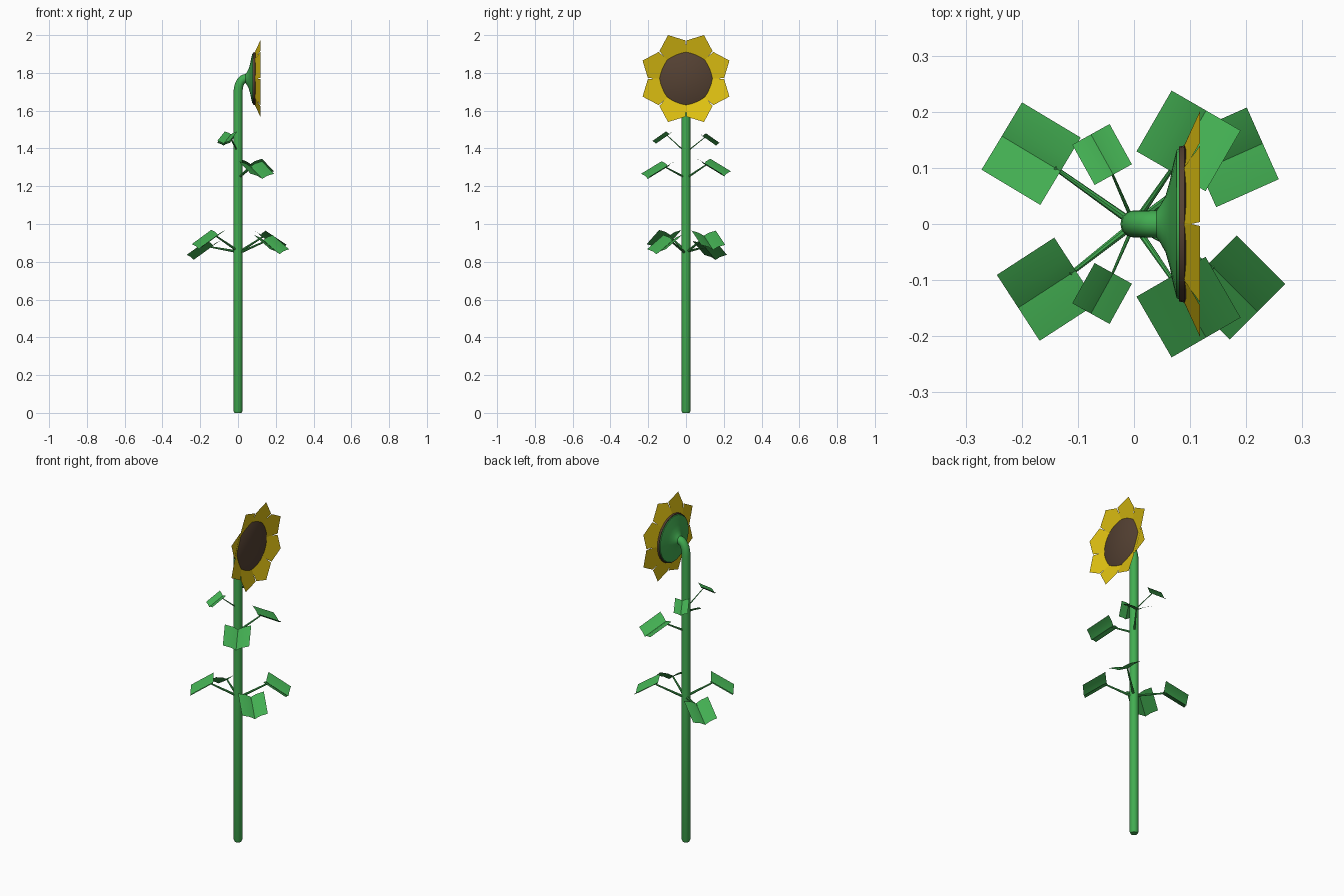
import bpy, bmesh
from math import sin, cos, pi, radians
from mathutils import Vector

cube = bpy.data.objects.get("Cube")
if cube:
    bpy.data.objects.remove(cube, do_unlink=True)


def material(name, rgb):
    mat = bpy.data.materials.new(name)
    mat.use_nodes = True
    mat.diffuse_color = (*rgb, 1)
    mat.node_tree.nodes["Principled BSDF"].inputs["Base Color"].default_value = (*rgb, 1)
    return mat


GREEN = material("leaf green", (0.055, 0.42, 0.083))
YELLOW = material("petal yellow", (0.75, 0.54, 0.006))
BROWN = material("seed brown", (0.09, 0.053, 0.033))
HEAD_Z = 1.77


def finish(name, bm, mat, normals=True):
    if normals:
        bmesh.ops.recalc_face_normals(bm, faces=bm.faces)
    mesh = bpy.data.meshes.new(name)
    bm.to_mesh(mesh)
    bm.free()
    mesh.materials.append(mat)
    obj = bpy.data.objects.new(name, mesh)
    bpy.context.collection.objects.link(obj)
    bpy.ops.object.select_all(action="DESELECT")
    obj.select_set(True)
    bpy.context.view_layer.objects.active = obj
    bpy.ops.object.shade_smooth_by_angle(angle=radians(40))
    return obj


def tube(name, rings, mat, sides):
    """Loft circles given as (centre, direction, radius)."""
    bm = bmesh.new()
    loops = []
    for centre, direction, radius in rings:
        d = Vector(direction).normalized()
        ref = Vector((0, 1, 0)) if abs(d.y) < 0.9 else Vector((1, 0, 0))
        u = (ref - d * ref.dot(d)).normalized()
        v = d.cross(u)
        loops.append([bm.verts.new(Vector(centre) + radius * (u * cos(a) + v * sin(a)))
                      for a in (2 * pi * i / sides for i in range(sides))])
    for low, high in zip(loops, loops[1:]):
        for i in range(sides):
            j = (i + 1) % sides
            bm.faces.new((low[i], low[j], high[j], high[i]))
    bm.faces.new(loops[0])
    bm.faces.new(loops[-1])
    return finish(name, bm, mat)


# Stem: straight shaft, a bend towards +x, then a trumpet behind the flower
rings = [((0, 0, z), (0, 0, 1), r) for z, r in ((0, 0.019), (0.012, 0.024), (0.85, 0.024))]
BEND = 0.06
for k in range(7):
    a = k * pi / 12
    rings.append(((0.04 * (1 - cos(a)), 0, HEAD_Z - 0.075 + 0.075 * sin(a)),
                  (sin(a), 0, cos(a)), 0.024))
for x, r in ((0.047, 0.034), (0.056, 0.05), (0.064, 0.078),
             (0.07, 0.108), (0.076, 0.132), (0.086, 0.137)):
    rings.append(((x, 0, HEAD_Z), (1, 0, 0), r))
tube("stem", rings, GREEN, 24)

# Seed disc
tube("seed_disc", [((x, 0, HEAD_Z), (1, 0, 0), r)
                   for x, r in ((0.08, 0.138), (0.09, 0.14), (0.094, 0.134))], BROWN, 32)

# Petals: eight pointed plates leaning forward
bm = bmesh.new()
outline = ((0.115, -0.052, 0.083), (0.188, -0.074, 0.118), (0.249, 0, 0.118),
           (0.188, 0.074, 0.118), (0.115, 0.052, 0.083))
for k in range(8):
    a = (k + 0.5) * pi / 4
    bm.faces.new([bm.verts.new((x, r * cos(a) - w * sin(a), HEAD_Z + r * sin(a) + w * cos(a)))
                  for r, w, x in outline])
finish("petals", bm, YELLOW, normals=False)


def leaf(name, base, heading, length, width, drop, root_z, stalk):
    """Drooping rectangular leaf with a valley fold, and its stalk."""
    a = radians(heading)
    out, side = Vector((cos(a), sin(a), 0)), Vector((-sin(a), cos(a), 0))
    base = Vector(base)
    bm = bmesh.new()
    rows = []
    for t in (0, 1):
        rows.append([bm.verts.new(base + out * length * t + side * width / 2 * s
                                  + Vector((0, 0, width * h - drop * t)))
                     for s, h in ((-1, 0.19), (-0.4, 0.11), (0, 0), (0.4, 0.11), (1, 0.19))])
    for i in range(4):
        bm.faces.new((rows[0][i], rows[1][i], rows[1][i + 1], rows[0][i + 1]))
    finish(name, bm, GREEN, normals=False)
    flat = Vector((base.x, base.y, 0)).normalized()
    root = flat * 0.015 + Vector((0, 0, root_z))
    tip = base + out * 0.012 - Vector((0, 0, drop * 0.012 / length))
    tube(name + "_stalk", [(root, tip - root, stalk), (tip, tip - root, stalk * 0.6)], GREEN, 8)


# Lower whorl of four leaves
for name, base, heading, root_z in (
        ("lower_leaf_back_right", (-0.131, 0.094, 0.885), 149, 0.855),
        ("lower_leaf_front_right", (-0.104, -0.083, 0.942), 213, 0.865),
        ("lower_leaf_back_left", (0.118, 0.094, 0.938), 24, 0.855),
        ("lower_leaf_front_left", (0.134, -0.07, 0.915), -45, 0.85)):
    leaf(name, base, heading, 0.122, 0.14, 0.075, root_z, 0.007)

# Middle and upper pairs, mirrored across the stem
for side, label in ((1, "back"), (-1, "front")):
    leaf("middle_leaf_" + label, (0.066, 0.094 * side, 1.318 if side > 0 else 1.305),
         60 * side, 0.125, 0.142, 0.066, 1.25, 0.006)
    leaf("upper_leaf_" + label, (-0.037, 0.088 * side, 1.465 if side > 0 else 1.475),
         119 * side, 0.082, 0.076, 0.05, 1.39, 0.0035)
